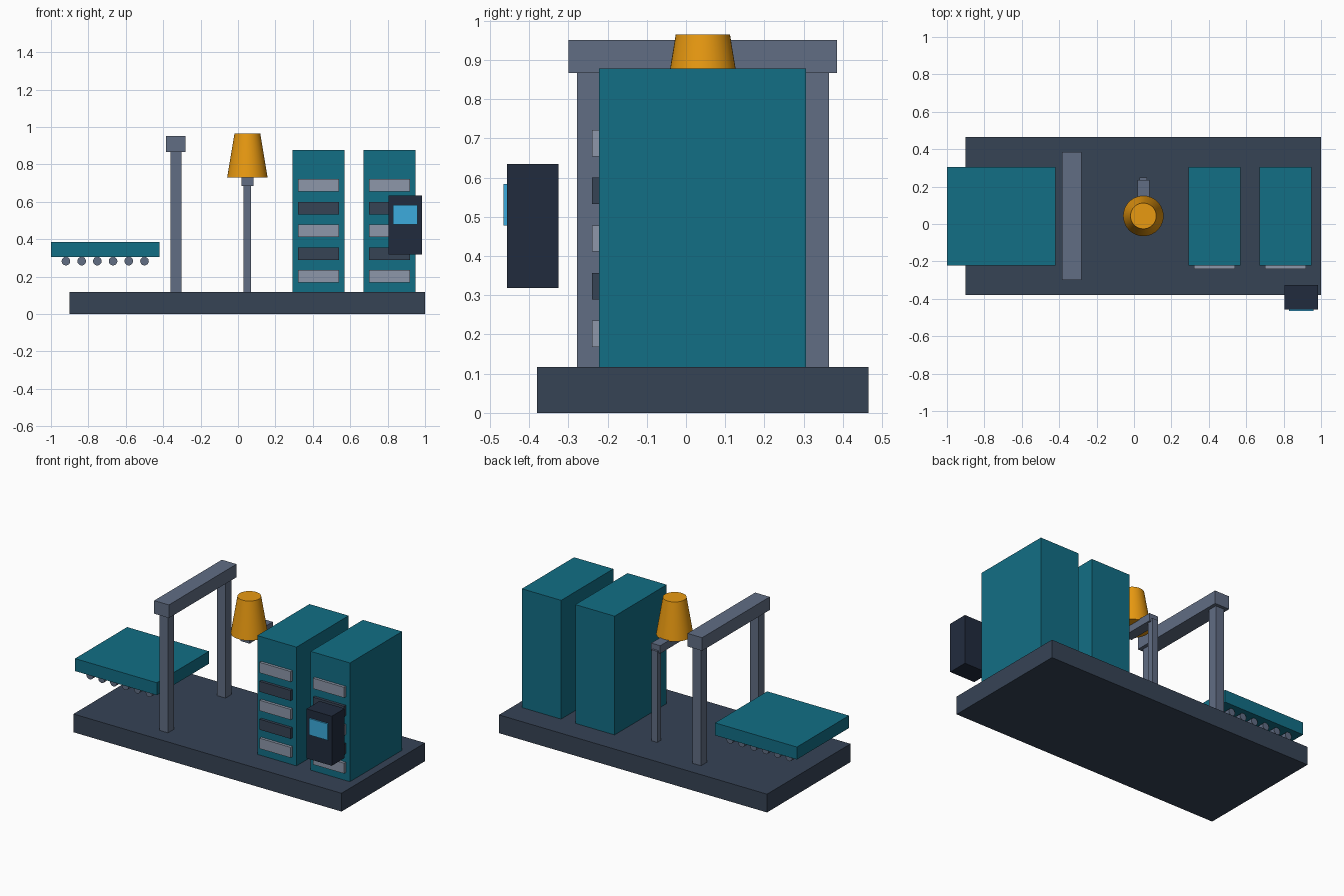
import bpy
import bmesh
from math import radians
from mathutils import Matrix

if "Cube" in bpy.data.objects:
    bpy.data.objects.remove(bpy.data.objects["Cube"])


def material(name, rgb):
    """Material from 0-255 display colour, converted to linear."""
    mat = bpy.data.materials.new(name)
    mat.diffuse_color = [(c / 255) ** 2.2 for c in rgb] + [1.0]
    mat.use_nodes = True
    mat.node_tree.nodes["Principled BSDF"].inputs["Base Color"].default_value = mat.diffuse_color
    return mat


SLATE = material("slate", (57, 69, 86))
STEEL = material("steel", (97, 109, 131))
TEAL = material("teal", (25, 110, 132))
SILVER = material("silver", (140, 150, 168))
AMBER = material("amber", (232, 152, 24))
NAVY = material("navy", (38, 47, 64))
BLUE = material("screen_blue", (62, 170, 220))


def add(name, bm, mat):
    mesh = bpy.data.meshes.new(name)
    bm.to_mesh(mesh)
    bm.free()
    mesh.materials.append(mat)
    obj = bpy.data.objects.new(name, mesh)
    bpy.context.collection.objects.link(obj)
    return obj


def box(name, x, y, z, mat):
    """Box spanning the (min, max) ranges on each axis."""
    bm = bmesh.new()
    size = [b - a for a, b in (x, y, z)]
    mid = [(a + b) / 2 for a, b in (x, y, z)]
    bmesh.ops.create_cube(bm, size=1, matrix=Matrix.Translation(mid) @ Matrix.Diagonal((*size, 1)))
    return add(name, bm, mat)


def cone(name, centre, r1, r2, depth, mat, segments, tilt=0):
    """Capped cone or cylinder, optionally tipped about x, with smooth sides."""
    bm = bmesh.new()
    bmesh.ops.create_cone(bm, cap_ends=True, segments=segments, radius1=r1, radius2=r2, depth=depth,
                          matrix=Matrix.Translation(centre) @ Matrix.Rotation(tilt, 4, 'X'))
    obj = add(name, bm, mat)
    bpy.ops.object.select_all(action='DESELECT')
    obj.select_set(True)
    bpy.context.view_layer.objects.active = obj
    bpy.ops.object.shade_smooth_by_angle(angle=radians(35))
    return obj


FLOOR = 0.117
BODY_Y = (-0.222, 0.306)

# Base plinth
box("base", (-0.9, 1.0), (-0.38, 0.465), (0, FLOOR), SLATE)

# Conveyor bed with rollers underneath
box("conveyor_bed", (-1.0, -0.42), BODY_Y, (0.305, 0.385), TEAL)
for i in range(6):
    cone(f"roller_{i + 1}", (-0.92 + 0.084 * i, 0.042, 0.283), 0.023, 0.023, 0.46,
         STEEL, 20, radians(90))

# Gantry: two posts and a cross beam
for side, y in (("front", -0.248), ("back", 0.335)):
    box(f"gantry_{side}_post", (-0.362, -0.302), (y - 0.03, y + 0.03), (FLOOR, 0.87), STEEL)
box("gantry_beam", (-0.384, -0.28), (-0.3, 0.385), (0.867, 0.951), STEEL)

# Hopper on its stand
box("hopper_post", (0.03, 0.07), (0.208, 0.248), (FLOOR, 0.7), STEEL)
box("hopper_arm", (0.018, 0.082), (0.0, 0.235), (0.685, 0.735), STEEL)
cone("hopper", (0.05, 0.043, 0.8475), 0.108, 0.069, 0.235, AMBER, 40)

# Two cabinets with alternating light and dark drawers
for n, cx in enumerate((0.431, 0.81), 1):
    box(f"cabinet_{n}", (cx - 0.139, cx + 0.139), BODY_Y, (FLOOR, 0.878), TEAL)
    for i in range(5):
        z = 0.168 + 0.1215 * i
        box(f"cabinet_{n}_drawer_{i + 1}", (cx - 0.11, cx + 0.11), (-0.24, -0.215), (z, z + 0.067),
            SLATE if i % 2 else SILVER)

# Control panel with screen
box("control_panel", (0.805, 0.984), (-0.456, -0.325), (0.318, 0.635), NAVY)
box("control_screen", (0.829, 0.96), (-0.465, -0.45), (0.478, 0.583), BLUE)
